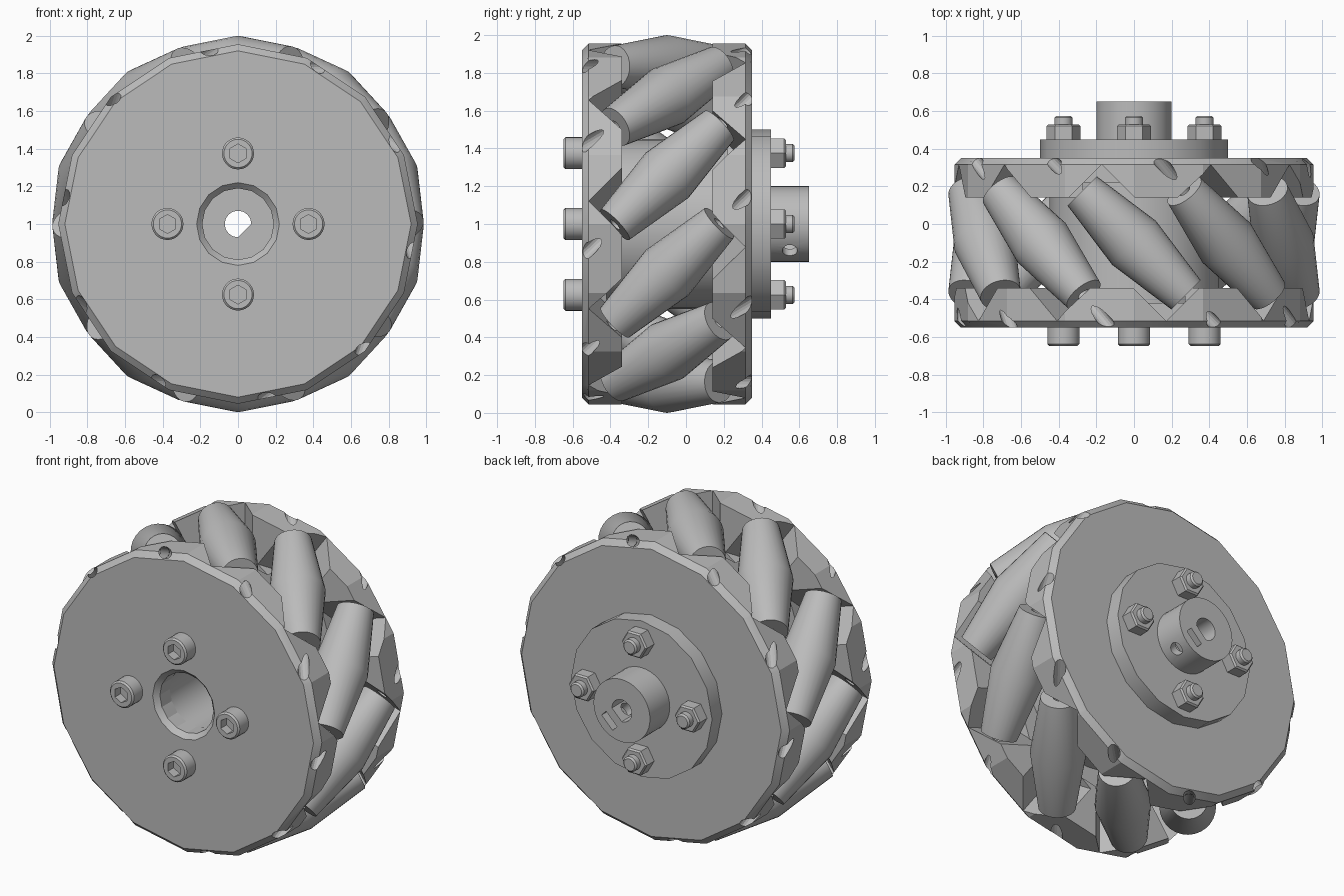
import bpy, bmesh, math
from mathutils import Matrix, Vector

if "Cube" in bpy.data.objects:
    bpy.data.objects.remove(bpy.data.objects["Cube"], do_unlink=True)

grey = bpy.data.materials.new("plain_grey")
grey.use_nodes = True
grey.diffuse_color = (0.5, 0.5, 0.5, 1)
grey.node_tree.nodes["Principled BSDF"].inputs["Base Color"].default_value = (0.5, 0.5, 0.5, 1)

AXLE = Vector((0, 0, 1))   # wheel centre height
MID = -0.1                 # middle of the wheel along y
ROLLERS = 10


def finish(name, bm, matrix):
    bmesh.ops.recalc_face_normals(bm, faces=bm.faces)
    mesh = bpy.data.meshes.new(name)
    bm.to_mesh(mesh)
    bm.free()
    mesh.transform(matrix)
    mesh.materials.append(grey)
    obj = bpy.data.objects.new(name, mesh)
    bpy.context.collection.objects.link(obj)
    return obj


def lathe(name, profile, sides, matrix=Matrix.Translation(AXLE), tube=False):
    """Turn a (radius, y) profile round the y axis; a tube closes on itself."""
    bm = bmesh.new()
    rings = []
    for r, y in profile:
        angles = [2 * math.pi * i / sides for i in range(sides)]
        rings.append([bm.verts.new((r * math.cos(a), y, r * math.sin(a))) for a in angles])
    pairs = list(zip(rings, rings[1:]))
    if tube:
        pairs.append((rings[-1], rings[0]))
    else:
        bm.faces.new(rings[0])
        bm.faces.new(rings[-1])
    for a, b in pairs:
        for i in range(sides):
            j = (i + 1) % sides
            bm.faces.new((a[i], a[j], b[j], b[i]))
    return finish(name, bm, matrix)


def box(name, size, matrix):
    bm = bmesh.new()
    bmesh.ops.create_cube(bm, size=1)
    bmesh.ops.scale(bm, vec=size, verts=bm.verts)
    return finish(name, bm, matrix)


def cut(obj, cutters):
    """Subtract the cutters and bake the result."""
    for c in cutters:
        mod = obj.modifiers.new("cut", "BOOLEAN")
        mod.operation = "DIFFERENCE"
        mod.solver = "EXACT"
        mod.object = c
    graph = bpy.context.evaluated_depsgraph_get()
    baked = bpy.data.meshes.new_from_object(obj.evaluated_get(graph))
    obj.modifiers.clear()
    obj.data = baked


def discard(objs):
    for o in objs:
        bpy.data.objects.remove(o, do_unlink=True)


def smooth(objs, degrees=30):
    bpy.ops.object.select_all(action="DESELECT")
    for o in objs:
        o.select_set(True)
    bpy.context.view_layer.objects.active = objs[0]
    bpy.ops.object.shade_smooth_by_angle(angle=math.radians(degrees))


def roller_frame(i):
    """Frame on the rim: local y along the slanted roller, local z outward."""
    a = math.pi / 2 + 2 * math.pi * i / ROLLERS
    out = Vector((math.cos(a), 0, math.sin(a)))
    along = (Vector((-math.sin(a), 0, math.cos(a))) + Vector((0, 1, 0))).normalized()
    side = along.cross(out)
    m = Matrix((side, along, out)).transposed().to_4x4()
    m.translation = AXLE + Vector((0, MID, 0)) + out * 0.835
    return m


parts = []

# Slanted barrel rollers, bored through, plus the cutters for their pockets
cutters = []
for i in range(ROLLERS):
    frame = roller_frame(i)
    barrel = [(0.035, -0.39), (0.11, -0.39), (0.165, 0), (0.11, 0.39), (0.035, 0.39)]
    parts.append(lathe(f"roller_{i + 1}", barrel, 28, frame, tube=True))
    cutters.append(box("pocket", (0.345, 0.83, 0.57), frame))
    cutters.append(lathe("pin_hole", [(0.035, -0.8), (0.035, 0.8)], 16, frame))

# Front and back rim plates: chamfered discs with a raised ring for the lugs
rim = [(0.22, -0.45), (0.92, -0.45), (0.955, -0.415), (0.955, -0.24), (0.62, -0.24),
       (0.62, -0.32), (0.19, -0.32), (0.19, -0.42)]
centre = Matrix.Translation(AXLE + Vector((0, MID, 0)))
plates = []
for name, flip in (("front_plate", 1), ("back_plate", -1)):
    plate = lathe(name, [(r, y * flip) for r, y in rim], 16, centre, tube=True)
    cut(plate, cutters)
    plates.append(plate)
discard(cutters)

# Core drum between the plates
parts.append(lathe("core_drum", [(0.19, -0.42), (0.45, -0.42), (0.45, 0.22), (0.19, 0.22)],
                   32, tube=True))

# Rear hub: flange and post with a D bore, set screw hole and nut slot
hub = lathe("hub_flange", [(0.5, 0.35), (0.5, 0.45)], 16)
post = lathe("hub_post", [(0.2, 0.44), (0.2, 0.65)], 40)
tilt = Matrix.Translation(AXLE) @ Matrix.Rotation(math.radians(45), 4, "Y")  # local x: left and down
bore = lathe("bore", [(0.07, 0.2), (0.07, 0.8)], 32, tilt)
flat = box("flat", (0.1, 2, 0.3), tilt @ Matrix.Translation((0.1, 0, 0)))
cut(bore, [flat])
slot = box("slot", (0.045, 0.2, 0.11), tilt @ Matrix.Translation((0.125, 0.58, 0)))
screw = lathe("screw", [(0.04, 0), (0.04, 0.3)], 20,
              tilt @ Matrix.Translation((0, 0.55, 0)) @ Matrix.Rotation(-math.pi / 2, 4, "Z"))
cut(hub, [bore])
cut(post, [bore, slot, screw])
discard([bore, flat, slot, screw])
parts += [hub, post]

# Four socket bolts with nuts
for i, place in enumerate(("left", "top", "right", "bottom")):
    a = i * math.pi / 2
    at = Matrix.Translation(AXLE + Vector((math.cos(a), 0, math.sin(a))) * 0.375)
    head = lathe(f"bolt_head_{place}", [(0.085, -0.55), (0.085, -0.638), (0.075, -0.648)], 28, at)
    socket = lathe("socket", [(0.05, -0.7), (0.05, -0.59)], 6,
                   at @ Matrix.Rotation(math.pi / 6, 4, "Y"))
    cut(head, [socket])
    discard([socket])
    shank = lathe(f"bolt_end_{place}", [(0.048, 0.44), (0.048, 0.565), (0.038, 0.575)], 24, at)
    nut = lathe(f"nut_{place}", [(0.09, 0.45), (0.09, 0.52), (0.08, 0.53)], 6, at)
    parts += [head, shank, nut]

smooth(parts)
smooth(plates, 20)
